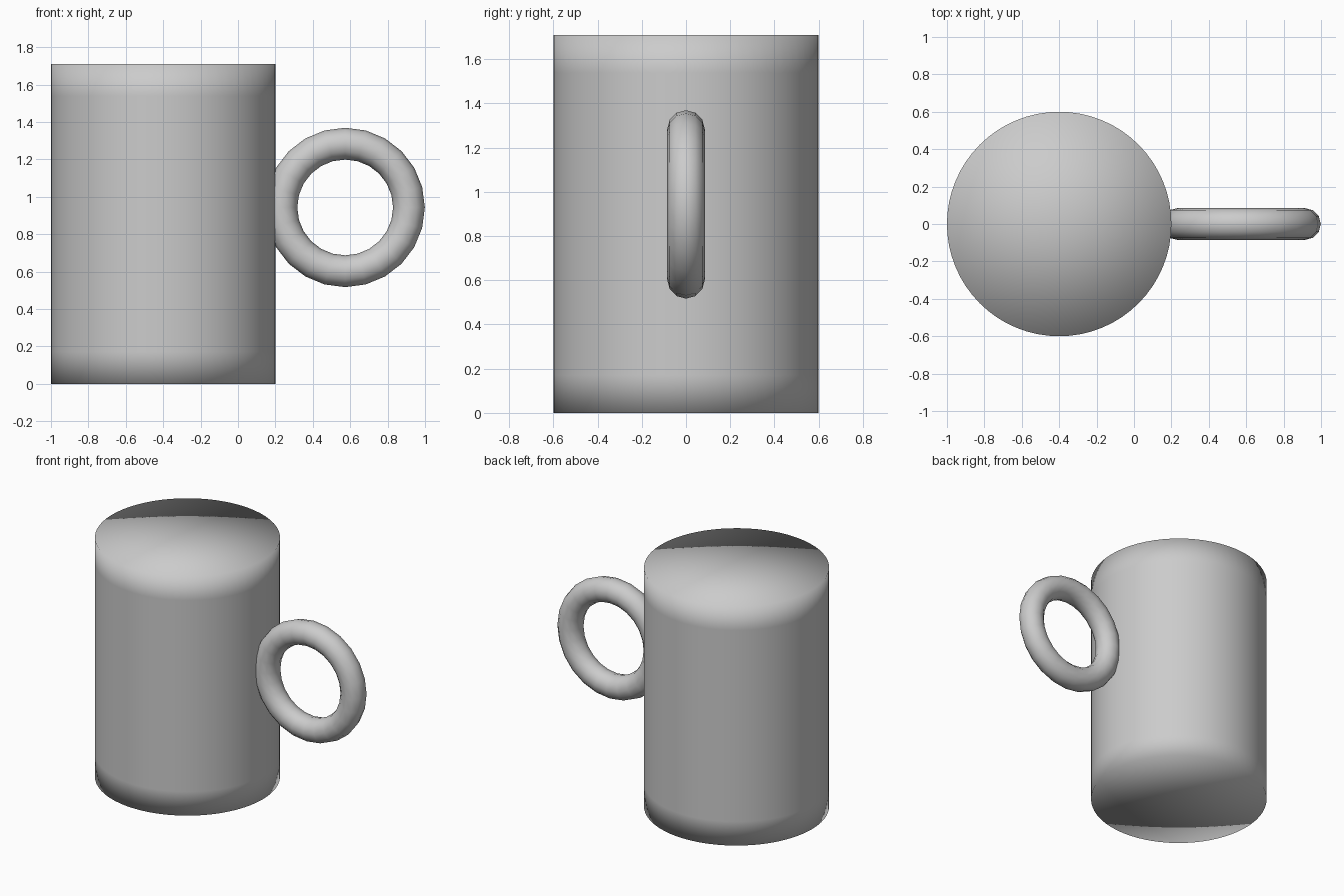
import bpy
import bmesh
from math import pi
from mathutils import Vector

if "Cube" in bpy.data.objects:
    bpy.data.objects.remove(bpy.data.objects["Cube"])

HEIGHT, RADIUS, SIDES, BANDS = 1.71, 0.6, 64, 10


def smooth(obj):
    for face in obj.data.polygons:
        face.use_smooth = True


# mug body: closed cylinder, fan caps, evenly banded wall, fully smooth shading
bm = bmesh.new()
bmesh.ops.create_cone(bm, cap_ends=True, cap_tris=True, segments=SIDES,
                      radius1=RADIUS, radius2=RADIUS, depth=HEIGHT)
for i in range(1, BANDS):
    level = Vector((0, 0, HEIGHT * (i / BANDS - 0.5)))
    bmesh.ops.bisect_plane(bm, geom=bm.verts[:] + bm.edges[:] + bm.faces[:],
                           plane_co=level, plane_no=(0, 0, 1))
mesh = bpy.data.meshes.new("mug_body")
bm.to_mesh(mesh)
bm.free()
body = bpy.data.objects.new("mug_body", mesh)
bpy.context.collection.objects.link(body)
body.location = (-0.4, 0, HEIGHT / 2)
smooth(body)

# handle: upright ring slightly sunk into the wall
bpy.ops.mesh.primitive_torus_add(major_segments=24, minor_segments=12,
                                 major_radius=0.341, minor_radius=0.085,
                                 location=(0.573, 0, 0.943),
                                 rotation=(pi / 2, 0, 0))
handle = bpy.context.object
handle.name = "handle"
smooth(handle)
